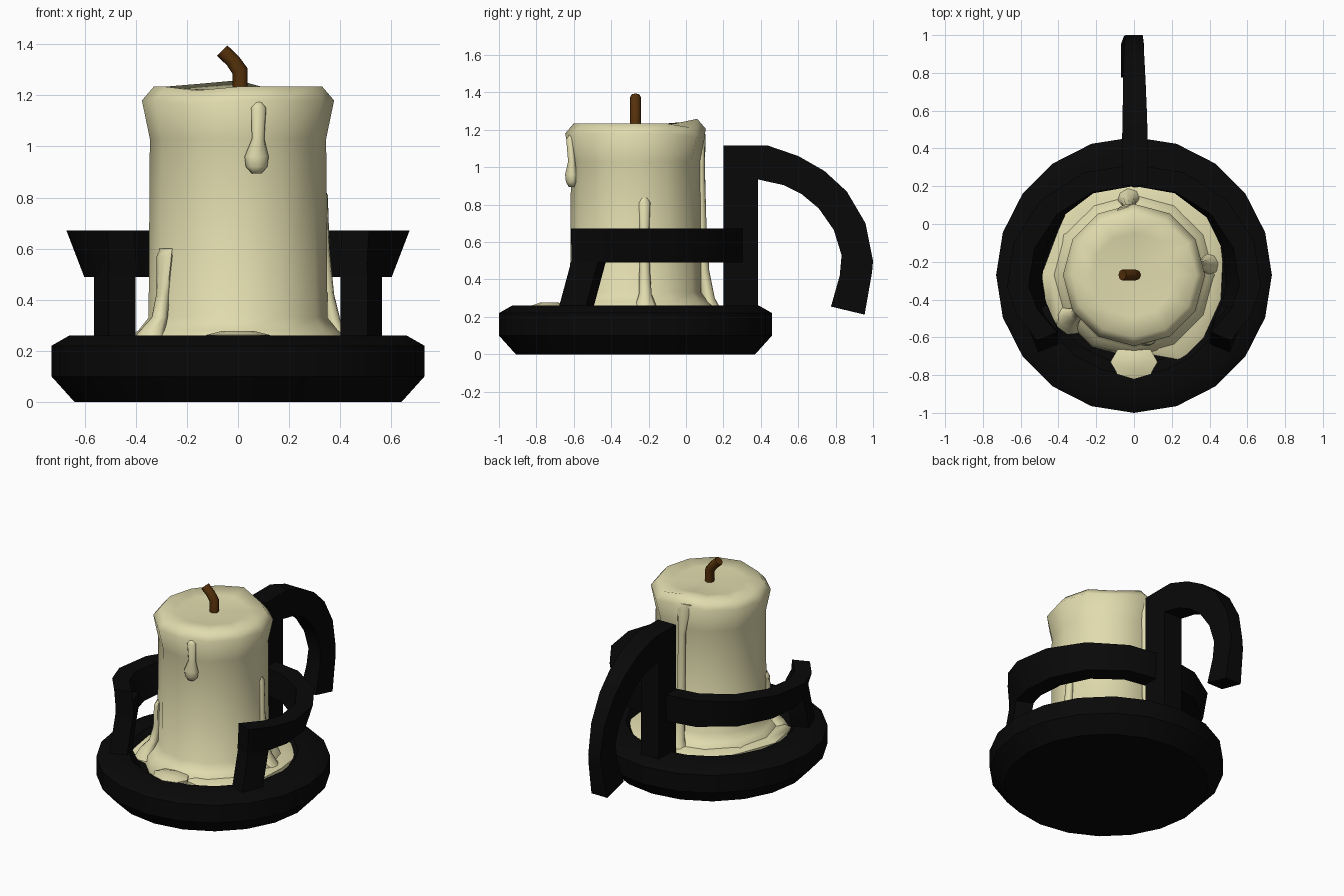
import bpy, bmesh, math
from math import sin, cos, radians, pi

CY = -0.27  # y of the candle axis


def material(name, rgb):
    m = bpy.data.materials.new(name)
    m.diffuse_color = (*rgb, 1)
    return m


IRON = material("black iron", (0.0025, 0.0025, 0.0025))
WAX = material("cream wax", (0.75, 0.71, 0.42))
WICK = material("brown wick", (0.09, 0.03, 0.003))


def loft(name, rings, mat, angle=35):
    """Skin a list of equal-length rings and cap both ends."""
    bm = bmesh.new()
    vs = [[bm.verts.new(p) for p in r] for r in rings]
    n = len(rings[0])
    for a, b in zip(vs, vs[1:]):
        for i in range(n):
            j = (i + 1) % n
            bm.faces.new((a[i], a[j], b[j], b[i]))
    bm.faces.new(vs[0][::-1])
    bm.faces.new(vs[-1])
    bmesh.ops.recalc_face_normals(bm, faces=bm.faces)
    me = bpy.data.meshes.new(name)
    bm.to_mesh(me)
    bm.free()
    me.materials.append(mat)
    ob = bpy.data.objects.new(name, me)
    bpy.context.collection.objects.link(ob)
    bpy.ops.object.select_all(action='DESELECT')
    ob.select_set(True)
    bpy.context.view_layer.objects.active = ob
    bpy.ops.object.shade_smooth_by_angle(angle=radians(angle))
    return ob


def circle(r, z, n):
    return [(r * cos(2 * pi * i / n), CY + r * sin(2 * pi * i / n), z) for i in range(n)]


# Dish with a raised rim
loft("dish", [circle(r, z, 20) for r, z in
     [(0.64, 0), (0.73, 0.10), (0.73, 0.22), (0.66, 0.26), (0.53, 0.26), (0.47, 0.19)]], IRON, 40)

# Candle body: flared foot, lip at the top, uneven rim, sunken top
LIP = [0, 0, -.02, .025, .01, 0, 0, 0, -.015, 0, 0, 0]
rings = []
for r, z, w in [(0.44, 0.19, 0), (0.43, 0.25, 0), (0.39, 0.28, 0), (0.35, 0.33, 0), (0.345, 1.03, 0),
                (0.376, 1.18, 1), (0.33, 1.234, 1), (0.22, 1.225, 0.4), (0.08, 1.22, 0)]:
    rings.append([(x, y, zz + w * LIP[i]) for i, (x, y, zz) in enumerate(circle(r, z, 12))])
loft("candle", rings, WAX, 75)

# Spilled wax pool
POOL = [(-.49, -.27), (-.40, -.03), (-.31, .17), (-.07, .20), (.15, .19), (.32, .14), (.45, -.03),
        (.47, -.2), (.46, -.4), (.37, -.6), (.25, -.72), (.08, -.69), (-.13, -.67), (-.31, -.55), (-.45, -.52)]
loft("wax_pool", [[(x * s, CY + (y - CY) * s, z) for x, y in POOL]
     for s, z in [(1, 0.18), (1, 0.235), (0.9, 0.255), (0.6, 0.257)]], WAX, 60)
# Blob running over the front rim
loft("front_wax_blob", [[(0.125 * s * cos(k * pi / 4), -0.73 + 0.09 * s * sin(k * pi / 4), z)
     for k in range(8)] for s, z in [(1, 0.24), (1, 0.262), (0.5, 0.278)]], WAX, 60)


def drip(name, pts):
    """Wax run on the candle; points are (angle in degrees, radius, z, half width, half depth)."""
    rings = []
    for a, r, z, w, d in pts:
        a = radians(a)
        ring = []
        for k in range(8):
            t, q = w * cos(k * pi / 4), r + d * sin(k * pi / 4)
            ring.append((q * cos(a) - t * sin(a), CY + q * sin(a) + t * cos(a), z))
        rings.append(ring)
    loft(name, rings, WAX, 60)


drip("front_drip", [(283, .352, 1.175, .015, .01), (283, .36, 1.15, .03, .02), (283, .35, 1.03, .025, .02),
                    (282, .35, .96, .048, .035), (282, .35, .92, .043, .03), (282, .35, .895, .02, .015)])
drip("left_drip", [(214, .34, .60, .045, .01), (214, .345, .57, .045, .025), (213, .35, .42, .03, .025),
                   (214, .37, .33, .035, .03), (214, .41, .27, .06, .05), (214, .42, .22, .09, .07)])
drip("right_drip", [(8, .33, .835, .02, .01), (8, .335, .81, .033, .02), (8, .34, .6, .024, .022),
                    (8, .355, .42, .03, .025), (8, .375, .32, .035, .03), (8, .40, .25, .06, .05)])
drip("back_drip", [(97, .35, 1.21, .05, .015), (96, .352, 1.17, .045, .025), (94, .35, 1.0, .027, .022),
                   (94, .355, .7, .027, .025), (94, .365, .45, .03, .03), (94, .39, .3, .04, .035),
                   (94, .41, .22, .075, .06)])

# Bent wick
loft("wick", [[(x + 0.029 * cos(k * pi / 4) * c, CY + 0.029 * sin(k * pi / 4), z + 0.029 * cos(k * pi / 4) * s)
     for k in range(8)] for x, z, c, s in
     [(0.008, 1.18, 1, 0), (0.008, 1.295, 1, .4), (-.02, 1.335, .8, .6), (-.062, 1.375, .7, .7)]], WICK, 60)

# Ring brace: centre line of the right half, (x, y, outward direction in degrees, flare)
HALF = [(.4535, -.592, -22, .2), (.54, -.46, -14, .8), (.58, -.33, -2, 1), (.555, -.12, 18, .8),
        (.44, .08, 40, .4), (.24, .218, 66, .1)]
path = HALF + [(0, .258, 90, 0)] + [(-x, y, 180 - a, f) for x, y, a, f in HALF[::-1]]
rings = []
for x, y, a, f in path:
    ring = []
    for q, z in [(-.057, .49), (.057, .49), (.057, .672), (-.057, .672)]:
        q += f * (.035 if z > .6 else -.035)
        ring.append((x + q * cos(radians(a)), y + q * sin(radians(a)), z))
    rings.append(ring)
loft("ring_brace", rings, IRON, 45)

# Slanted legs under the ring ends, turned to follow the ring
A = radians(-22)
for side, s in (("left", -1), ("right", 1)):
    loft(side + "_leg", [[(s * (.4825 + q * cos(A) - t * sin(A)), y + q * sin(A) + t * cos(A), z)
         for q, t in ((-.057, -.077), (.057, -.077), (.057, .077), (-.057, .077))]
         for y, z in [(-.59, .24), (-.52, .5), (-.52, .6)]], IRON, 30)

# Handle: post and hooked grip, (outer y, outer z, inner y, inner z, x centre, half width)
HOOK = [(.2, .22, .385, .22, .005, .068), (.2, 1.115, .385, .935, .005, .068),
        (.44, 1.115, .42, .927, .005, .068), (.6, 1.06, .52, .905, .004, .064),
        (.74, .98, .62, .855, .002, .06), (.86, .87, .71, .78, 0, .056), (.96, .7, .79, .665, 0, .05),
        (1.0, .5, .832, .53, 0, .045), (.995, .44, .822, .42, -.003, .05), (.955, .212, .775, .255, -.008, .06)]
loft("handle", [[(c - w, oy, oz), (c + w, oy, oz), (c + w, iy, iz), (c - w, iy, iz)]
     for oy, oz, iy, iz, c, w in HOOK], IRON, 35)
